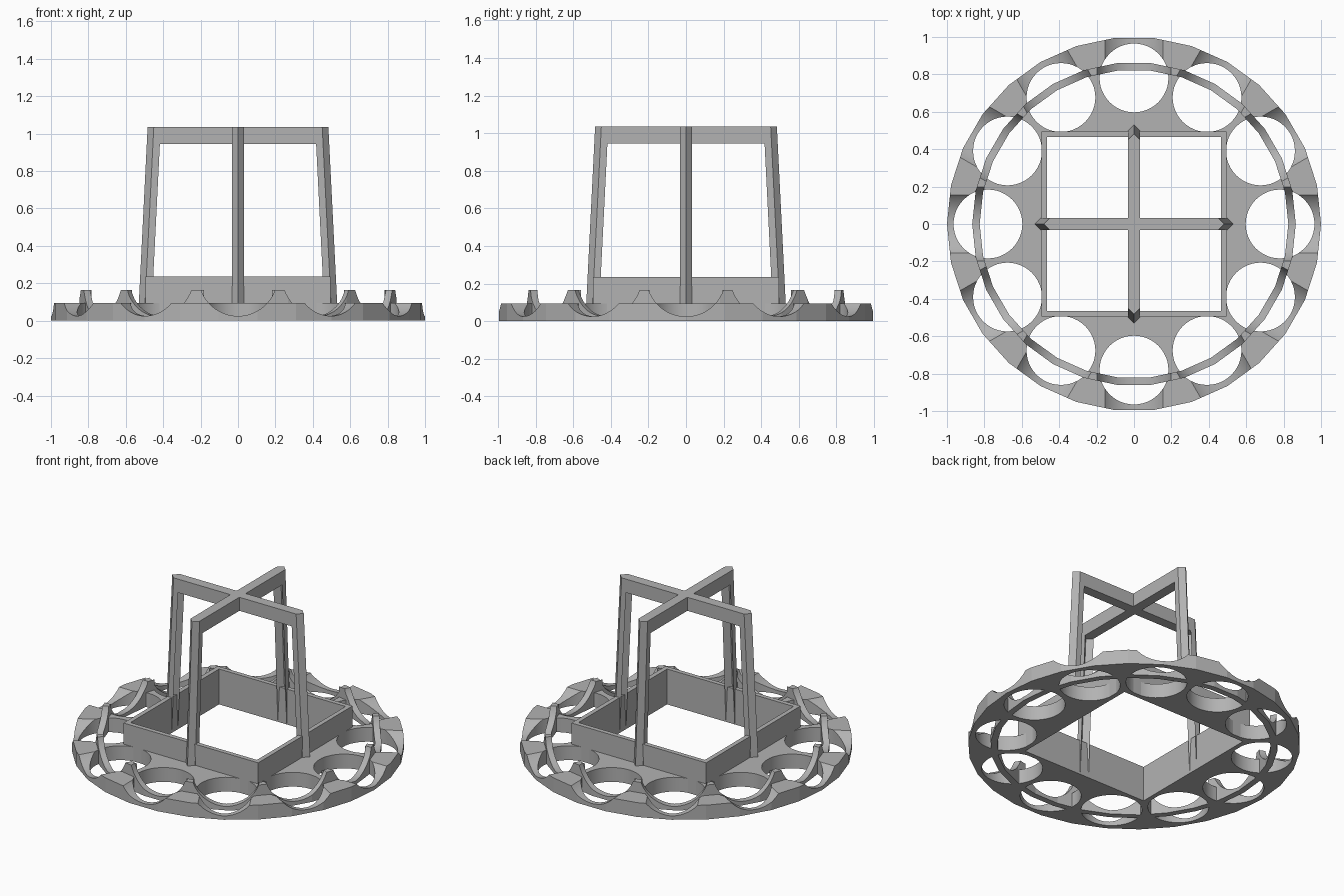
import bpy, bmesh
from math import sin, cos, pi, radians, asin, sqrt
from mathutils import Matrix

old = bpy.data.objects.get("Cube")
if old:
    bpy.data.objects.remove(old)

grey = bpy.data.materials.new("plain grey")
grey.use_nodes = True
COLOUR = (0.45, 0.45, 0.45, 1)
grey.diffuse_color = COLOUR
grey.node_tree.nodes["Principled BSDF"].inputs["Base Color"].default_value = COLOUR

COUNT = 12          # holes around the plate
PLATE_TOP = 0.095
BAR = 0.033         # half thickness of the frame bars


def make_object(name, bm):
    bmesh.ops.recalc_face_normals(bm, faces=bm.faces)
    mesh = bpy.data.meshes.new(name)
    bm.to_mesh(mesh)
    bm.free()
    mesh.materials.append(grey)
    obj = bpy.data.objects.new(name, mesh)
    bpy.context.collection.objects.link(obj)
    return obj


def loft(bm, lower, upper):
    """Closed solid between two matching outlines."""
    a = [bm.verts.new(p) for p in lower]
    b = [bm.verts.new(p) for p in upper]
    bm.faces.new(a[::-1])
    bm.faces.new(b)
    for i in range(len(a)):
        j = (i + 1) % len(a)
        bm.faces.new((a[i], a[j], b[j], b[i]))
    return a + b


def disc(bm, r, z0, z1, sides, x=0, y=0):
    ring = [(x + r * cos(2 * pi * i / sides), y + r * sin(2 * pi * i / sides))
            for i in range(sides)]
    loft(bm, [(*p, z0) for p in ring], [(*p, z1) for p in ring])


def box(bm, half_x, half_y, z0, z1):
    ring = [(-half_x, -half_y), (half_x, -half_y), (half_x, half_y), (-half_x, half_y)]
    loft(bm, [(*p, z0) for p in ring], [(*p, z1) for p in ring])


def solid(name, builder, *args):
    bm = bmesh.new()
    builder(bm, *args)
    return make_object(name, bm)


def combine(target, other, operation):
    mod = target.modifiers.new(operation, 'BOOLEAN')
    mod.operation = operation
    mod.solver = 'EXACT'
    mod.object = other
    bpy.context.view_layer.objects.active = target
    bpy.ops.object.modifier_apply(modifier=mod.name)
    bpy.data.objects.remove(other)


# Round plate with a raised ring and a square collar
base = solid("base_plate", disc, 1, 0, PLATE_TOP, 30)

bm = bmesh.new()
for k in range(COUNT):
    a = 2 * pi * k / COUNT
    disc(bm, 0.184, -0.1, 0.3, 48, 0.781 * cos(a), 0.781 * sin(a))
combine(base, make_object("hole_cutter", bm), 'DIFFERENCE')

ring = solid("raised_ring", disc, 0.865, 0, 0.165, 30)
combine(ring, solid("ring_cutter", disc, 0.825, -0.1, 0.3, 30), 'DIFFERENCE')
combine(base, ring, 'UNION')
combine(base, solid("collar", box, 0.495, 0.495, 0, 0.235), 'UNION')
combine(base, solid("collar_cutter", box, 0.465, 0.465, -0.1, 0.4), 'DIFFERENCE')

# Rounded scoops through the ring and rim, one in line with each hole
bm = bmesh.new()
R, MID, CAP, STEPS = 0.21, 0.235, 0.2, 32
start = asin((CAP - MID) / R)
span = -pi - 2 * start
arc = [(R * cos(start + span * i / STEPS), MID + R * sin(start + span * i / STEPS))
       for i in range(STEPS + 1)]
for k in range(COUNT):
    verts = loft(bm, [(0.8, y, z) for y, z in arc], [(1.1, y, z) for y, z in arc])
    bmesh.ops.rotate(bm, verts=verts, cent=(0, 0, 0),
                     matrix=Matrix.Rotation(2 * pi * k / COUNT, 3, 'Z'))
combine(base, make_object("scoop_cutter", bm), 'DIFFERENCE')
# the collar top sits above the scoops, so a clean square rim remains

# Leaning legs with a ridged outer face and a notched inner face
LEG_TOP, BAR_LOW = 1.035, 0.945


def outer(z):
    return 0.535 - 0.05 * z


def chevron(z):
    tip, notch = outer(z), outer(z) - 0.037
    return [(tip, 0, z), (tip - BAR, BAR, z), (notch - BAR, BAR, z),
            (notch, 0, z), (notch - BAR, -BAR, z), (tip - BAR, -BAR, z)]


for k, side in enumerate(("left", "back", "right", "front")):
    bm = bmesh.new()
    loft(bm, chevron(0.005), chevron(BAR_LOW))
    bmesh.ops.rotate(bm, verts=bm.verts, cent=(0, 0, 0),
                     matrix=Matrix.Rotation(k * pi / 2, 3, 'Z'))
    make_object(side + "_leg", bm)


# Crossed top bars with pointed ends
def top_bar(bm, turn):
    def outline(z):
        t = outer(z)
        return [(t, 0, z), (t - BAR, BAR, z), (BAR - t, BAR, z),
                (-t, 0, z), (BAR - t, -BAR, z), (t - BAR, -BAR, z)]
    loft(bm, outline(BAR_LOW), outline(LEG_TOP))
    bmesh.ops.rotate(bm, verts=bm.verts, cent=(0, 0, 0),
                     matrix=Matrix.Rotation(turn, 3, 'Z'))


cross = solid("top_cross", top_bar, 0)
combine(cross, solid("second_bar", top_bar, pi / 2), 'UNION')

# Smooth the round cuts, keep the plate facets crisp
bpy.ops.object.select_all(action='DESELECT')
base.select_set(True)
bpy.context.view_layer.objects.active = base
bpy.ops.object.shade_smooth_by_angle(angle=radians(10))
